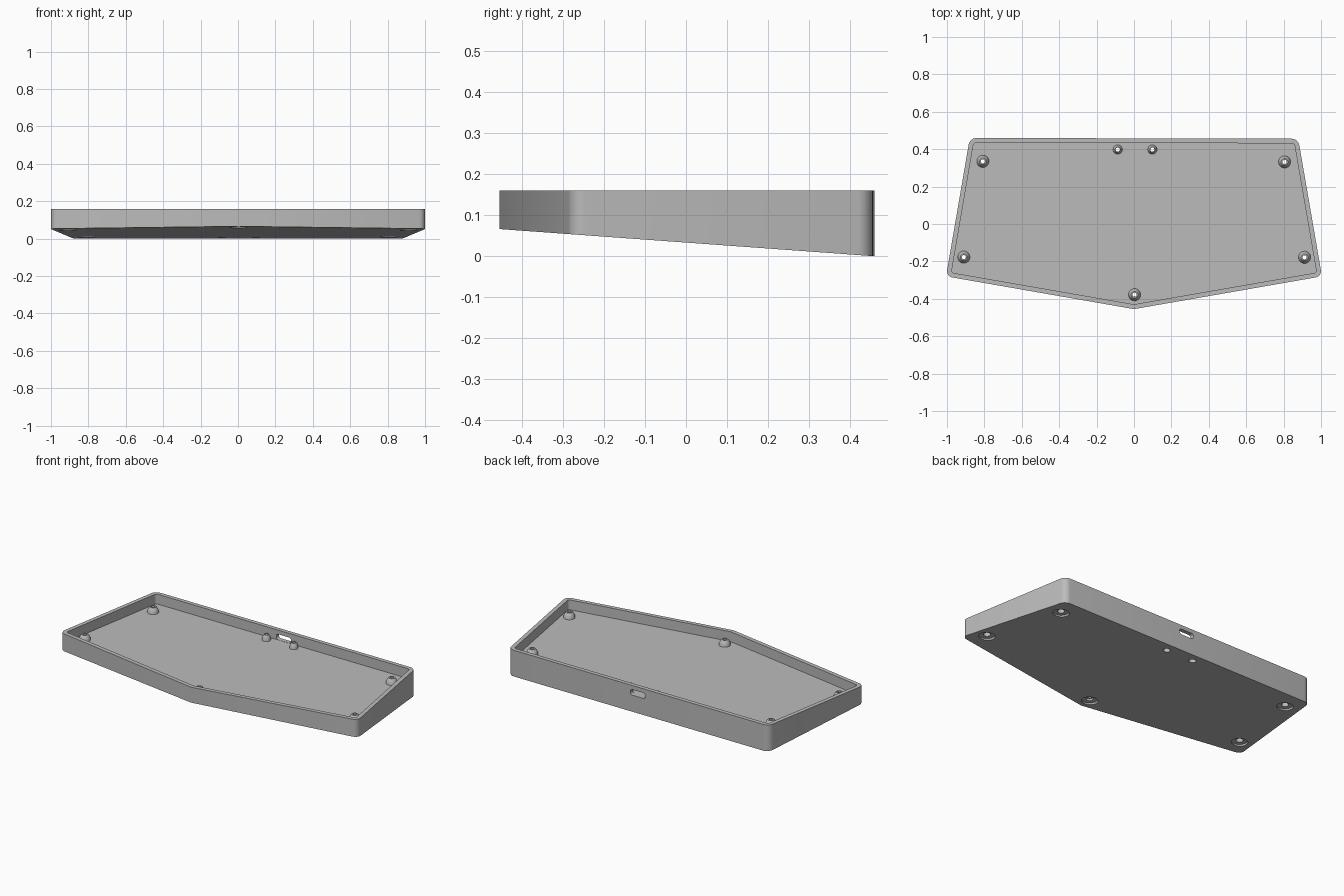
import bpy, bmesh, math
from mathutils import Vector

if "Cube" in bpy.data.objects:
    bpy.data.objects.remove(bpy.data.objects["Cube"])

TOP, FLOOR, WALL = 0.16, 0.10, 0.025
OUTLINE = [(0, -0.455), (1.005, -0.28), (0.878, 0.456), (-0.878, 0.46), (-1.005, -0.28)]

grey = bpy.data.materials.new("plain grey")
grey.use_nodes = True
grey.diffuse_color = (0.5, 0.5, 0.5, 1)
grey.node_tree.nodes["Principled BSDF"].inputs["Base Color"].default_value = (0.5, 0.5, 0.5, 1)


def underside(y):
    """Height of the sloping underside."""
    return max(0, (0.458 - y) * 0.0724)


def finish(name, bm):
    bmesh.ops.recalc_face_normals(bm, faces=bm.faces)
    mesh = bpy.data.meshes.new(name)
    bm.to_mesh(mesh)
    bm.free()
    obj = bpy.data.objects.new(name, mesh)
    bpy.context.collection.objects.link(obj)
    mesh.materials.append(grey)
    return obj


def inset(points, d):
    """Move every side of a counter-clockwise outline inwards by d."""
    result = []
    for i, p in enumerate(points):
        p = Vector(p)
        a = (p - Vector(points[i - 1])).normalized()
        b = (Vector(points[(i + 1) % len(points)]) - p).normalized()
        na, nb = Vector((-a.y, a.x)), Vector((-b.y, b.x))
        result.append(p + (na + nb) * d / (1 + na.dot(nb)))
    return result


def prism(name, points, bottom, top, radius):
    """Upright prism with rounded corners; bottom is a function of y."""
    bm = bmesh.new()
    face = bm.faces.new([bm.verts.new((x, y, top)) for x, y in points])
    made = bmesh.ops.extrude_face_region(bm, geom=[face])["geom"]
    for v in made:
        if isinstance(v, bmesh.types.BMVert):
            v.co.z = bottom(v.co.y)
    bm.normal_update()
    edges = [e for e in bm.edges
             if (e.verts[0].co - e.verts[1].co).xy.length < 1e-5
             and abs(e.verts[0].co.x) > 0.1]
    bmesh.ops.bevel(bm, geom=edges, offset=radius, segments=6, profile=0.5, affect='EDGES')
    return finish(name, bm)


def lathe(name, x, y, profile, closed):
    """Turn an (r, z) profile around a vertical axis."""
    bm = bmesh.new()
    verts = [bm.verts.new((r, 0, z)) for r, z in profile]
    edges = [bm.edges.new(pair) for pair in zip(verts, verts[1:])]
    if closed:
        edges.append(bm.edges.new((verts[-1], verts[0])))
    bmesh.ops.spin(bm, geom=verts + edges, axis=(0, 0, 1), cent=(0, 0, 0),
                   angle=math.tau, steps=32)
    bmesh.ops.remove_doubles(bm, verts=bm.verts, dist=1e-5)
    bmesh.ops.translate(bm, verts=bm.verts, vec=(x, y, 0))
    return finish(name, bm)


def smooth(obj):
    bpy.ops.object.select_all(action='DESELECT')
    obj.select_set(True)
    bpy.context.view_layer.objects.active = obj
    bpy.ops.object.shade_smooth_by_angle(angle=math.radians(30))


def cut(obj, cutter):
    cutter.hide_render = True
    mod = obj.modifiers.new("cut", 'BOOLEAN')
    mod.operation, mod.solver, mod.object = 'DIFFERENCE', 'EXACT', cutter
    bpy.context.view_layer.objects.active = obj
    bpy.ops.object.modifier_apply(modifier=mod.name)
    bpy.data.objects.remove(cutter)


# Tray: wedge-shaped body with a level pocket
tray = prism("tray", OUTLINE, underside, TOP, 0.035)
cut(tray, prism("pocket_cutter", inset(OUTLINE, WALL), lambda y: FLOOR, 0.3, 0.012))

# Cable slot through the back wall
bm = bmesh.new()
bmesh.ops.create_cube(bm, size=1)
bmesh.ops.scale(bm, verts=bm.verts, vec=(0.1, 0.1, 0.034))
bmesh.ops.bevel(bm, geom=[e for e in bm.edges
                          if abs(e.verts[0].co.y - e.verts[1].co.y) > 0.05],
                offset=0.015, segments=5, profile=0.5, affect='EDGES')
bmesh.ops.translate(bm, verts=bm.verts, vec=(0.005, 0.47, 0.118))
cut(tray, finish("slot_cutter", bm))

# Tapered screw posts with stepped holes from below
posts = {
    "back_left_post": (0.805, 0.332, 0.033),
    "back_right_post": (-0.808, 0.335, 0.033),
    "side_left_post": (0.912, -0.178, 0.033),
    "side_right_post": (-0.91, -0.177, 0.033),
    "front_post": (0.003, -0.378, 0.033),
    "slot_left_post": (0.098, 0.398, 0.025),
    "slot_right_post": (-0.087, 0.398, 0.025),
}
for name, (x, y, r) in posts.items():
    base, hole, bore = underside(y), 0.011, 0.02
    steps = [(0, -0.05)]
    if r > 0.03:
        steps += [(0.046, -0.05), (0.046, base + 0.012), (bore, base + 0.012)]
    else:
        steps += [(bore, -0.05)]
    steps += [(bore, FLOOR - 0.015), (hole, FLOOR - 0.015), (hole, 0.13), (0, 0.13)]
    cut(tray, lathe("hole_cutter", x, y, steps, False))
    smooth(lathe(name, x, y, [
        (hole, FLOOR - 0.002), (r, FLOOR - 0.002), (r * 0.94, FLOOR + 0.012),
        (r * 0.78, FLOOR + 0.024), (r * 0.55, FLOOR + 0.034), (hole, FLOOR + 0.034)], True))

smooth(tray)
